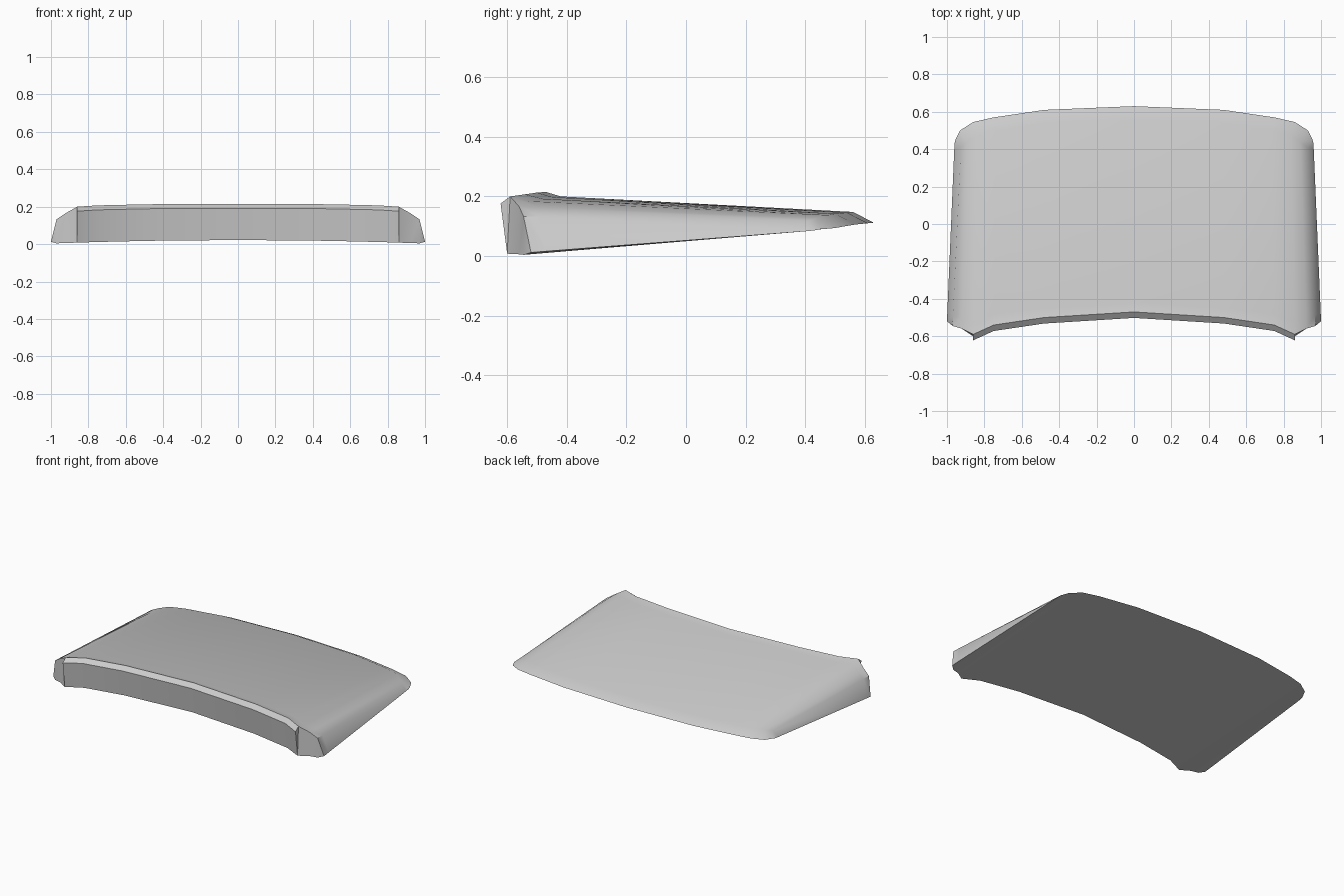
import bpy, bmesh, math
from mathutils import Vector

if "Cube" in bpy.data.objects:
    bpy.data.objects.remove(bpy.data.objects["Cube"], do_unlink=True)

paint = bpy.data.materials.new("light grey paint")
paint.use_nodes = True
grey = (0.6, 0.6, 0.6, 1)
paint.diffuse_color = grey
paint.node_tree.nodes["Principled BSDF"].inputs["Base Color"].default_value = grey

# Stations from the centre line to the outer side:
# front ridge, foot of ridge, rear shoulder, rear edge
stations = [
    [(0, -.47, .215), (0, -.42, .20), (0, .56, .148), (0, .63, .112)],
    [(.48, -.50, .213), (.48, -.45, .198), (.48, .54, .146), (.48, .61, .11)],
    [(.75, -.54, .207), (.75, -.48, .192), (.74, .50, .142), (.75, .57, .106)],
    [(.86, -.59, .20), (.86, -.53, .184), (.84, .475, .137), (.86, .545, .102)],
    [(.92, -.56, .166), (.92, -.50, .164), (.89, .44, .128), (.93, .50, .094)],
    [(.97, -.545, .133), (.968, -.49, .132), (.925, .41, .118), (.955, .45, .09)],
    [(1, -.52, .012), (.998, -.47, .016), (.961, .40, .083), (.96, .43, .086)],
]
lip_end = 3      # the overhanging front lip stops at this station
last = len(stations) - 1


def build_half(bm, side):
    def vert(p):
        return bm.verts.new((p[0] * side, p[1], p[2]))

    def face(*vs):
        bm.faces.new(vs if side > 0 else vs[::-1])

    top = [[vert(p) for p in row] for row in stations]
    # Lower front edge, meeting the outer corner
    foot = []
    for i, row in enumerate(stations[:-1]):
        x, y, z = row[0]
        drop = 0.01 if i <= lip_end else 0
        foot.append(vert((x, y - drop, 0.022 - 0.019 * x * x)))
    foot.append(top[last][0])
    lip = [vert(Vector(row[0]) + Vector((0, -.032, -.024)))
           for row in stations[:lip_end + 1]]

    for i in range(last):
        a, b = top[i], top[i + 1]
        # Top skin
        for k in range(3):
            face(a[k], b[k], b[k + 1], a[k + 1])
        # Front: lip with chamfer, then the recessed corner
        if i < lip_end:
            face(lip[i], lip[i + 1], b[0], a[0])
            face(foot[i], foot[i + 1], lip[i + 1], lip[i])
        elif i < last - 1:
            face(foot[i], foot[i + 1], b[0], a[0])
        else:
            face(foot[i], b[0], a[0])
        # Underside
        if i < last - 1:
            face(foot[i], a[3], b[3], foot[i + 1])
        else:
            face(foot[i], a[3], b[3], b[2], b[1], b[0])
    # End of the lip
    face(foot[lip_end], top[lip_end][0], lip[lip_end])


bm = bmesh.new()
for side in (1, -1):
    build_half(bm, side)
bmesh.ops.remove_doubles(bm, verts=bm.verts, dist=0.0005)
bmesh.ops.recalc_face_normals(bm, faces=bm.faces)
mesh = bpy.data.meshes.new("hood_panel")
bm.to_mesh(mesh)
bm.free()
mesh.materials.append(paint)
panel = bpy.data.objects.new("hood_panel", mesh)
bpy.context.collection.objects.link(panel)

bpy.context.view_layer.objects.active = panel
panel.select_set(True)
bpy.ops.object.shade_smooth_by_angle(angle=math.radians(42))
